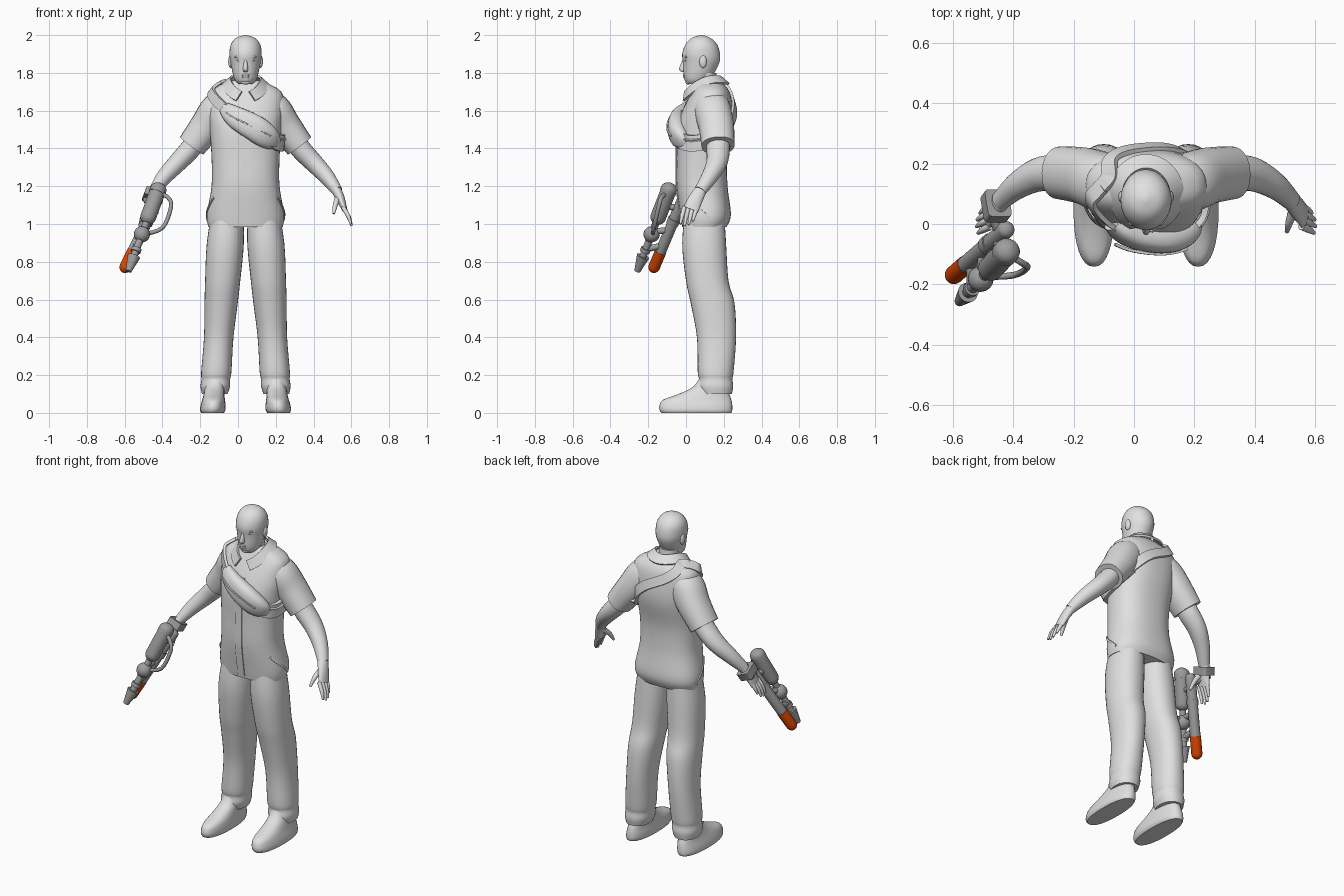
import bpy, bmesh, math
from mathutils import Vector

if "Cube" in bpy.data.objects:
    bpy.data.objects.remove(bpy.data.objects["Cube"])

CX = .04  # the body's own centre line
UP = Vector((0, 0, 1))


def material(name, *rgb):
    mat = bpy.data.materials.new(name)
    mat.use_nodes = True
    mat.diffuse_color = (*rgb, 1)
    mat.node_tree.nodes["Principled BSDF"].inputs["Base Color"].default_value = (*rgb, 1)
    return mat


BODY = material("light grey", .75, .75, .75)
METAL = material("mid grey", .34, .34, .34)
ORANGE = material("orange", .7, .06, 0)


def finish(name, bm, mat):
    bmesh.ops.recalc_face_normals(bm, faces=bm.faces)
    mesh = bpy.data.meshes.new(name)
    bm.to_mesh(mesh)
    bm.free()
    mesh.materials.append(mat)
    mesh.shade_smooth()
    mesh.set_sharp_from_angle(angle=.8)
    bpy.context.collection.objects.link(bpy.data.objects.new(name, mesh))


def spline(rows, steps):
    """Smooth curve through rows of any width."""
    last, out = len(rows) - 1, []
    for i in range(last):
        before, after = rows[max(i - 1, 0)], rows[min(i + 2, last)]
        for k in range(steps):
            t = k / steps
            out.append([q + t / 2 * (r - p + t * (2 * p - 5 * q + 4 * r - s + t * (3 * (q - r) + s - p)))
                        for p, q, r, s in zip(before, rows[i], rows[i + 1], after)])
    return out + [list(rows[last])]


def tangent(points, i):
    ahead, behind = points[min(i + 1, len(points) - 1)], points[max(i - 1, 0)]
    return (Vector(ahead[:3]) - Vector(behind[:3])).normalized()


def skin(name, loops, mat):
    bm = bmesh.new()
    rings = [[bm.verts.new(point) for point in loop] for loop in loops]
    for low, high in zip(rings, rings[1:]):
        for j in range(len(low)):
            bm.faces.new((low[j - 1], low[j], high[j], high[j - 1]))
    bm.faces.new(rings[0])
    bm.faces.new(rings[-1])
    finish(name, bm, mat)


def oval(angle, power):
    """Point on a rounded-square outline."""
    return [math.copysign(abs(v) ** (2 / power), v) for v in (math.cos(angle), math.sin(angle))]


def loft(name, rings, mat=BODY, axis=None, steps=4, sides=24, power=2):
    """Rings are x, y, z, half width, half depth, along the path or a fixed axis."""
    rows, loops = spline(rings, steps), []
    for i, (x, y, z, width, depth) in enumerate(rows):
        along = axis or tangent(rows, i)
        back = (Vector((0, 1, 0)) - along * along.y).normalized()
        across = back.cross(along)
        loop = []
        for k in range(sides):
            u, v = oval(math.tau * k / sides, power)
            loop.append(Vector((x, y, z)) + across * u * max(width, .002) + back * v * max(depth, .002))
        loops.append(loop)
    skin(name, loops, mat)


def stack(name, rows, shift=lambda z: 0, power=2, sides=32):
    """Level rings given as height, half width, front and back."""
    loft(name, [(CX + shift(z), (front + back) / 2, z, width, (back - front) / 2)
                for z, width, front, back in rows], axis=UP, power=power, sides=sides)


def tube(name, path, radii, mat=BODY):
    loft(name, [(*point, r, r) for point, r in zip(path, radii)], mat, sides=12)


def ribbon(name, path, width, thick, lift=0):
    """Flat band facing away from the body's core; lift lowers the core to tip it up."""
    points = [Vector(p) for p in spline(path, 3)]
    core = sum(points, Vector()) / len(points)
    core = Vector((CX, .1, core.z - lift))
    loops = []
    for i, point in enumerate(points):
        along = tangent(points, i)
        out = point - core
        out = (out - along * out.dot(along)).normalized() * thick / 2
        side = along.cross(out).normalized() * width / 2
        loops.append([point - side - out, point + side - out, point + side + out, point - side + out])
    skin(name, loops, BODY)


def ball(name, centre, size, mat=BODY):
    bm = bmesh.new()
    bmesh.ops.create_uvsphere(bm, u_segments=16, v_segments=10, radius=1)
    bmesh.ops.scale(bm, vec=size, verts=bm.verts)
    bmesh.ops.translate(bm, vec=centre, verts=bm.verts)
    finish(name, bm, mat)


# Head, neck and face
stack("head", [(1.74, .035, .01, .08), (1.77, .06, -.01, .13), (1.85, .079, -.015, .175),
               (1.9, .085, -.02, .18), (1.95, .078, -.003, .165), (1.985, .05, .03, .13),
               (2, .006, .075, .09)])
stack("neck", [(1.64, .07, .04, .19), (1.72, .058, .05, .17), (1.8, .057, .05, .16)])
stack("nose", [(1.87, .008, -.018, .01), (1.82, .014, -.037, .01), (1.805, .01, -.02, .01)], sides=16)
for name, z, width in ("upper_lip", 1.788, .022), ("lower_lip", 1.778, .019):
    ball(name, (CX, -.006, z), (width, .01, .007))
ball("chin", (CX, .012, 1.752), (.025, .015, .014))

# Jumpsuit torso
TORSO = [(.985, .197, -.02, .215), (1.05, .205, -.03, .238), (1.2, .18, -.05, .22),
         (1.35, .18, -.05, .22), (1.5, .19, -.05, .25), (1.6, .2, -.02, .25), (1.7, .19, .03, .23),
         (1.76, .08, .06, .18)]
SURFACE = spline(TORSO, 40)
stack("torso", TORSO, power=2.4, sides=48)


def drape(degrees, z, gap):
    """Point just off the torso at a bearing and height."""
    _, width, front, back = min(SURFACE, key=lambda row: abs(row[0] - z))
    u, v = oval(math.radians(degrees), 2.4)
    return CX + u * (width + gap), (front + back) / 2 + v * ((back - front) / 2 + gap), z


def band(first, last, gap):
    """Slanting path round the body from the left ribs to the right shoulder."""
    path = []
    for degrees in range(first, last, 10):
        c, s = oval(math.radians(degrees), 2)
        path.append(drape(degrees, 1.585 - .15 * c + .05 * s, gap))
    return path


ribbon("front_placket", [drape(-90, 1 + i / 10, .002) for i in range(7)], .045, .006)

# Cross-body strap and pouch
ribbon("strap", band(-180, 190, .008), .055, .016)
ribbon("side_belt", band(-50, 50, .012), .085, .02)
ribbon("pouch_zip", band(-110, -50, .053), .008, .01)
pouch = []
for i, point in enumerate(band(-120, -20, .005)):
    swell = math.sin(math.pi * (i + .6) / 10) ** .5
    pouch.append((*point, .07 * swell, .046 * swell))
loft("pouch", pouch, power=2.5)

# Collar and open neck
collar = []
for degrees in range(-70, 251, 20):
    c, s = oval(math.radians(degrees), 2)
    collar.append((CX + .1 * c, .095 + .11 * s, 1.715 + .045 * s + .035 * c * c))
ribbon("collar", collar, .06, .012, lift=.1)
ribbon("undershirt", [(CX, 0, 1.61), (CX, .02, 1.66), (CX, .045, 1.71)], .05, .008)

for s, side in (-1, "right"), (1, "left"):
    def outward(rows):
        """Places rows measured sideways from the centre line."""
        return [(CX + s * x, *rest) for x, *rest in rows]

    # Face details
    for part, x, y, z, size in (("eye", .033, 0, 1.866, (.014, .008, .006)),
                                ("brow", .034, .002, 1.884, (.024, .01, .007)),
                                ("ear", .08, .09, 1.86, (.012, .02, .034))):
        ball(f"{side}_{part}", (CX + s * x, y, z), size)
    # Trouser legs with gathered hems, splayed towards the feet
    stack(side + "_leg", [(.1, .068, .075, .243), (.14, .078, .062, .25), (.18, .076, .068, .246),
                          (.22, .08, .062, .252), (.4, .078, .058, .265), (.58, .088, .025, .257),
                          (.7, .093, 0, .225), (.9, .098, -.02, .212), (1.1, .08, 0, .2)],
          lambda z: s * (.1 + .07 * (1 - z)), power=2.2)
    # Shoes
    stack(side + "_shoe", [(0, .06, -.13, .24), (.015, .067, -.14, .245), (.04, .066, -.14, .245),
                           (.07, .06, -.12, .24), (.1, .055, -.04, .23), (.14, .052, .04, .22),
                           (.2, .05, .08, .21)],
          lambda z: s * (.175 - z / 12), power=2.3)
    # Slanted hip pocket seam
    ribbon(side + "_pocket", [drape(-90 + s * (60 + 10 * i), 1.14 - .03 * i, .001) for i in range(5)],
           .012, .008)
    # Sleeve, arm and palm
    loft(side + "_sleeve", outward([(.09, .135, 1.63, .085, .085), (.145, .14, 1.6, .097, .098),
                                    (.205, .16, 1.52, .088, .094), (.285, .17, 1.415, .077, .088)]),
         power=2.2)
    loft(side + "_arm", outward([(.24, .165, 1.48, .05, .06), (.29, .17, 1.4, .055, .062),
                                 (.36, .163, 1.325, .05, .056), (.43, .125, 1.25, .042, .044),
                                 (.485, .075, 1.175, .029, .033)]))
    loft(side + "_palm", outward([(.475, .085, 1.19, .027, .031), (.5, .055, 1.14, .024, .038),
                                  (.525, .025, 1.075, .014, .042)]))
    # Fingers and thumb
    for i, (finger, reach) in enumerate((("index", .9), ("middle", 1), ("ring", .95), ("little", .75))):
        y = -.008 + .022 * i
        tube(f"{side}_{finger}_finger",
             outward([(.515, y, 1.09), (.515 + .03 * reach, y - .012, 1.09 - .05 * reach),
                      (.515 + .047 * reach, y - .022, 1.09 - .1 * reach)]), (.012, .011, .006))
    tube(side + "_thumb", outward([(.49, .05, 1.14), (.475, .005, 1.1), (.467, -.025, 1.055)]),
         (.017, .013, .007))

# Water blaster: turned parts along two lines that point nearly the same way
BARREL = Vector((-.415, -.01, 1.15)), Vector((-.61, -.18, .745))
PUMP = Vector((-.41, -.078, 1.215)), Vector((-.58, -.258, .75))


def turned(name, line, first, last, start_radius, end_radius, mat=METAL, nose=0, tail=0):
    """Straight or tapered rod, with rounded ends of the given lengths."""
    start, end = line
    quarter = [k * math.pi / 12 for k in range(7)]
    profile = [(first + tail * (1 - math.sin(a)), start_radius * math.cos(a))
               for a in reversed(quarter) if tail] or [(first, start_radius)]
    profile += [(last - nose * (1 - math.sin(a)), end_radius * math.cos(a))
                for a in quarter if nose] or [(last, end_radius)]
    loft(name, [(*start.lerp(end, t), r, r) for t, r in profile], mat,
         axis=(end - start).normalized(), steps=1)


turned("barrel", BARREL, 0, .75, .029, .029, tail=.05)
turned("barrel_collar", BARREL, .3, .37, .033, .033)
turned("barrel_tip", BARREL, .73, 1, .031, .031, ORANGE, nose=.07)
turned("tank_cap", PUMP, 0, .11, .044, .044, tail=.07)
turned("water_tank", PUMP, .1, .46, .042, .042, nose=.08)
turned("pump_rod", PUMP, .4, .86, .019, .019)
turned("nozzle_ring", PUMP, .74, .78, .027, .027)
turned("nozzle", PUMP, .83, 1, .034, .016)
ball("pressure_bulb", PUMP[0].lerp(PUMP[1], .58), (.043, .043, .043), METAL)
tube("hose", [(-.42, -.1, 1.165), (-.37, -.13, 1.14), (-.355, -.145, 1.09), (-.4, -.17, .98),
              (-.5, -.175, .945)], [.011] * 5, METAL)

# Brackets joining barrel and tank, then the grip and brace at the hand
for name, t in ("rear_bracket", .16), ("middle_bracket", .45), ("front_bracket", .65):
    tube(name, [BARREL[0].lerp(BARREL[1], t), PUMP[0].lerp(PUMP[1], t + .1)], [.017] * 2, METAL)
tube("grip", [(-.44, -.03, 1.1), (-.485, .07, 1.13)], [.021] * 2, METAL)
loft("hand_brace", [(-.45, .07, 1.17, .042, .05), (-.465, .05, 1.13, .042, .05)], METAL, power=7)
